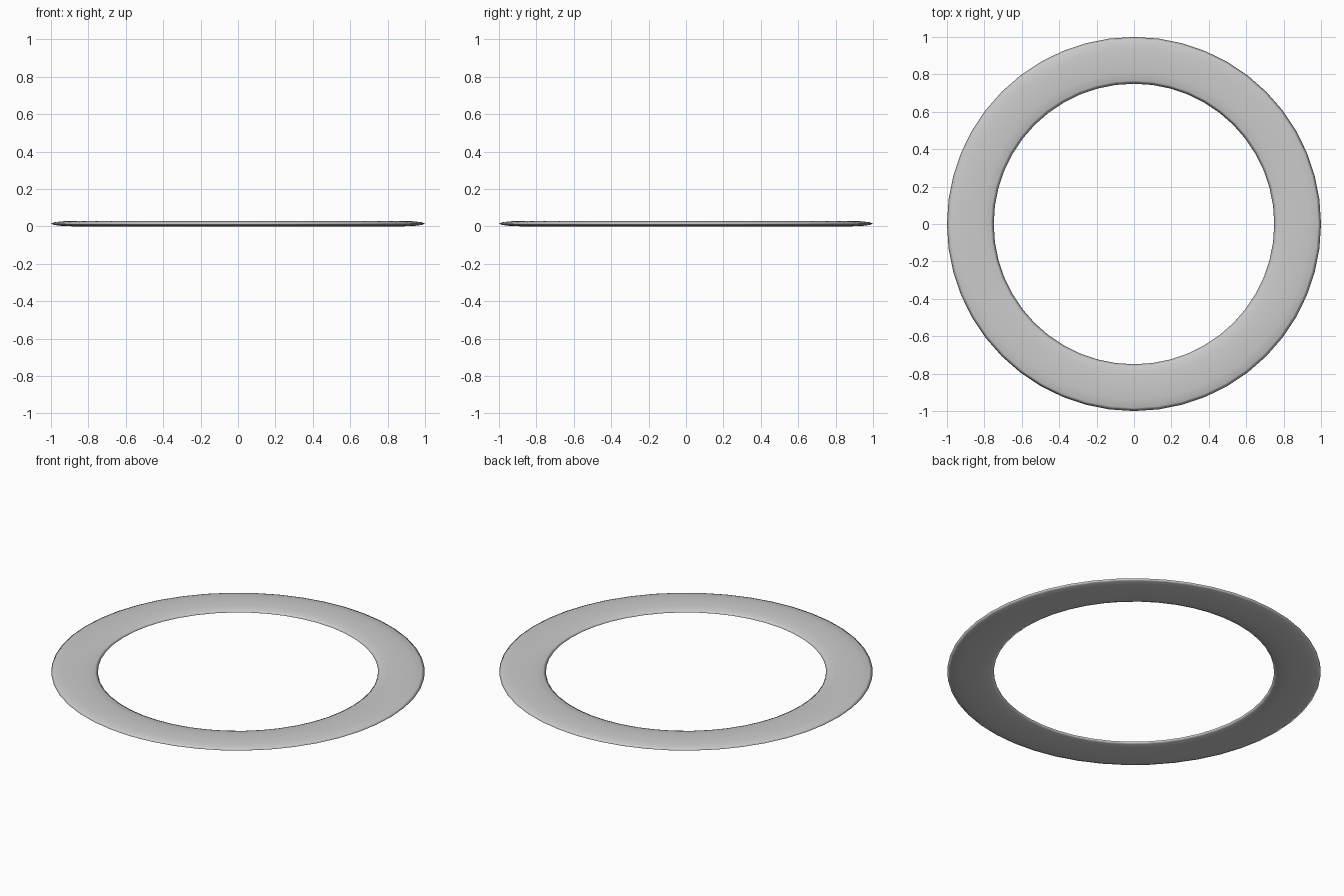
import bpy

if "Cube" in bpy.data.objects:
    bpy.data.objects.remove(bpy.data.objects["Cube"])

# Flat ring: a torus squashed to a thin lens-like section, resting on z = 0
HALF_HEIGHT = 0.0145
MINOR = 0.125

bpy.ops.mesh.primitive_torus_add(
    major_radius=0.875, minor_radius=MINOR,
    major_segments=48, minor_segments=12,
    location=(0, 0, HALF_HEIGHT))
ring = bpy.context.object
ring.name = "flat_ring"
ring.scale.z = HALF_HEIGHT / MINOR
bpy.ops.object.transform_apply(location=True, rotation=False, scale=True)
bpy.ops.object.shade_smooth()
